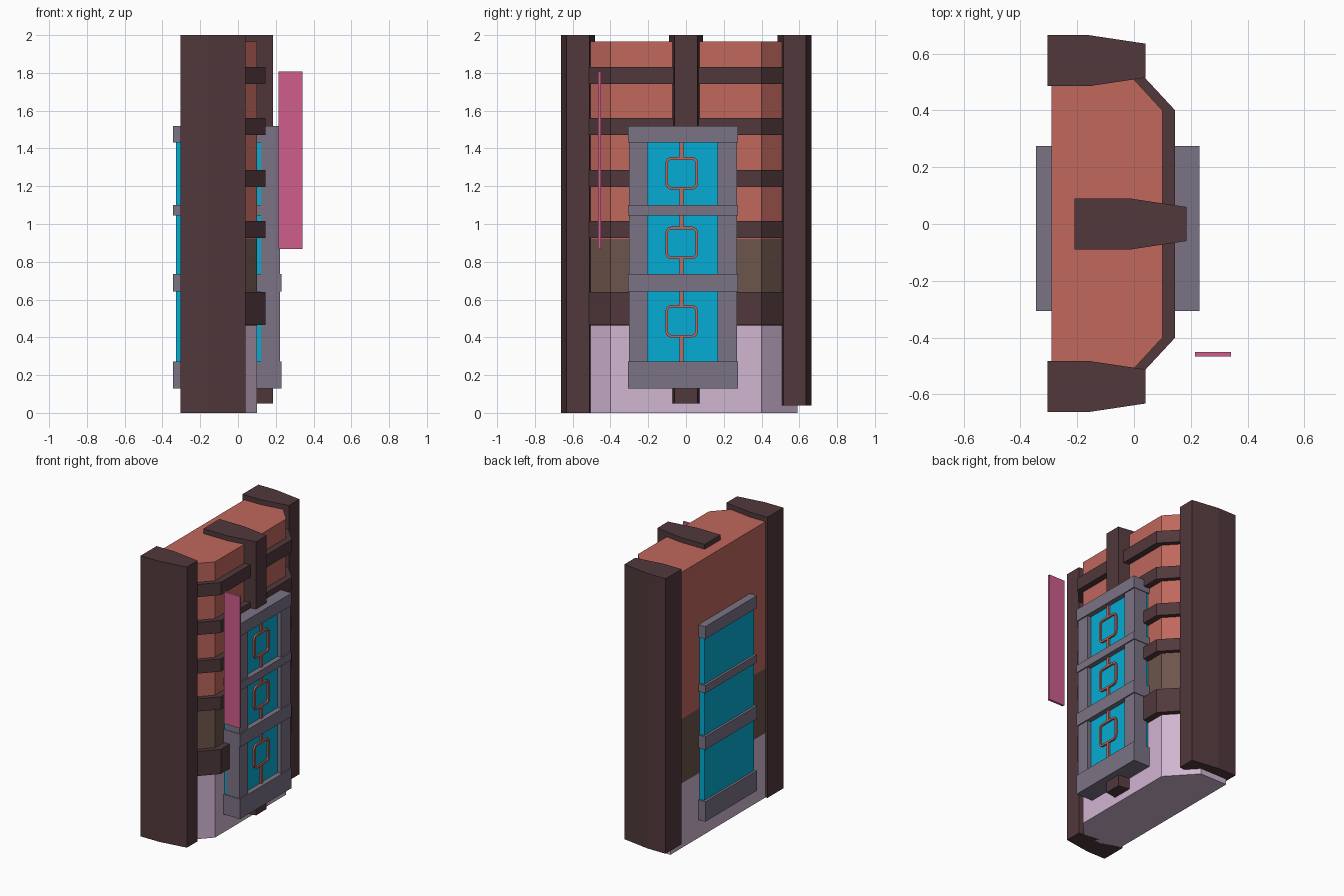
import bpy, bmesh, math

if "Cube" in bpy.data.objects:
    bpy.data.objects.remove(bpy.data.objects["Cube"])


def material(name, r, g, b):
    m = bpy.data.materials.new(name)
    m.diffuse_color = [(c / 255) ** 2.2 for c in (r, g, b)] + [1]
    m.use_nodes = True
    m.node_tree.nodes["Principled BSDF"].inputs["Base Color"].default_value = m.diffuse_color
    return m


BEAM = material("dark_timber", 82, 59, 62)
RED = material("red_wall", 190, 103, 93)
BROWN = material("brown_wall", 108, 85, 76)
PALE = material("pale_base", 208, 180, 208)
FRAME = material("frame_metal", 122, 114, 132)
BLUE = material("blue_glass", 14, 170, 210)
PINK = material("pink_sign", 205, 95, 138)


def finish(name, bm, mat):
    bmesh.ops.recalc_face_normals(bm, faces=bm.faces)
    me = bpy.data.meshes.new(name)
    bm.to_mesh(me)
    bm.free()
    ob = bpy.data.objects.new(name, me)
    me.materials.append(mat)
    bpy.context.collection.objects.link(ob)
    return ob


def prism(name, plan, z0, z1, mat):
    """Extrude an xy outline from z0 to z1."""
    bm = bmesh.new()
    face = bm.faces.new([bm.verts.new((x, y, z0)) for x, y in plan])
    ext = bmesh.ops.extrude_face_region(bm, geom=[face])
    for v in ext["geom"]:
        if isinstance(v, bmesh.types.BMVert):
            v.co.z = z1
    return finish(name, bm, mat)


def box(name, x, y, z, mat):
    plan = [(x[0], y[0]), (x[1], y[0]), (x[1], y[1]), (x[0], y[1])]
    return prism(name, plan, z[0], z[1], mat)


def mirrored(half, yc=0):
    """Outline from points on the +y side, mirrored across y = yc."""
    return [(x, yc + y) for x, y in half] + [(x, yc - y) for x, y in reversed(half)]


# Wall segments with chamfered front corners
wall = mirrored([(-0.29, 0.59), (-0.075, 0.59), (0.10, 0.40)])
prism("wall_base", wall, 0, 0.46, PALE)
prism("wall_middle", wall, 0.46, 0.92, BROWN)
prism("wall_upper", wall, 0.92, 1.965, RED)

# Horizontal timber bands around the front
band = mirrored([(-0.2, 0.54), (0.015, 0.54), (0.145, 0.40)])
for i, (z0, z1) in enumerate([(0.465, 0.64), (0.925, 1.015), (1.195, 1.285),
                              (1.47, 1.56), (1.74, 1.83)]):
    prism(f"timber_band_{i + 1}", band, z0, z1, BEAM)

# Corner posts and centre post, tapered towards the front
post = [(-0.305, 0.09), (-0.16, 0.09), (0.04, 0.06)]
prism("left_post", mirrored(post, -0.572), 0, 2, BEAM)
prism("right_post", mirrored(post, 0.575), 0.04, 2, BEAM)
prism("centre_post", mirrored([(-0.21, 0.09), (-0.015, 0.09), (0.184, 0.06)]), 0.05, 2, BEAM)

# Window pane running through the wall, stiles and rails
box("window_pane", (-0.328, 0.195), (-0.295, 0.262), (0.16, 1.49), BLUE)
box("window_stile_left", (0.122, 0.223), (-0.302, -0.205), (0.2, 1.5), FRAME)
box("window_stile_right", (0.122, 0.223), (0.167, 0.27), (0.2, 1.5), FRAME)
rails = [(0.13, 0.272), (0.642, 0.735), (1.045, 1.1), (1.432, 1.52)]
for i, z in enumerate(rails):
    box(f"window_rail_{i + 1}", (-0.345, 0.231), (-0.306, 0.275), z, FRAME)


# Rounded square lattice rings
def lattice_ring(name, yc, zc, half, width, radius, x0, x1):
    bm = bmesh.new()
    loops = []
    for x, inset in ((x0, 0), (x1, 0), (x1, width), (x0, width)):
        loop = []
        for q in range(4):
            a0 = q * math.pi / 2
            cy = (half - radius) * (1 if q in (0, 3) else -1)
            cz = (half - radius) * (1 if q < 2 else -1)
            for s in range(5):
                a = a0 + s * math.pi / 8
                r = radius - inset
                loop.append(bm.verts.new((x, yc + cy + r * math.cos(a), zc + cz + r * math.sin(a))))
        loops.append(loop)
    n = len(loops[0])
    for k in range(4):
        a, b = loops[k], loops[(k + 1) % 4]
        for i in range(n):
            j = (i + 1) % n
            bm.faces.new((a[i], a[j], b[j], b[i]))
    return finish(name, bm, RED)


# Lattice: one ring per pane with a bar above and below
YC, H = -0.023, 0.086
for i, zc in enumerate([0.485, 0.9, 1.268]):
    lattice_ring(f"lattice_ring_{i + 1}", YC, zc, H, 0.014, 0.032, 0.185, 0.207)
    bar_y = (YC - 0.011, YC + 0.011)
    box(f"lattice_bar_lower_{i + 1}", (0.185, 0.207), bar_y,
        (rails[i][1] - 0.01, zc - H + 0.005), RED)
    box(f"lattice_bar_upper_{i + 1}", (0.185, 0.207), bar_y,
        (zc + H - 0.005, rails[i + 1][0] + 0.01), RED)

# Hanging sign board, left blank
box("sign_board", (0.215, 0.341), (-0.467, -0.451), (0.868, 1.807), PINK)
